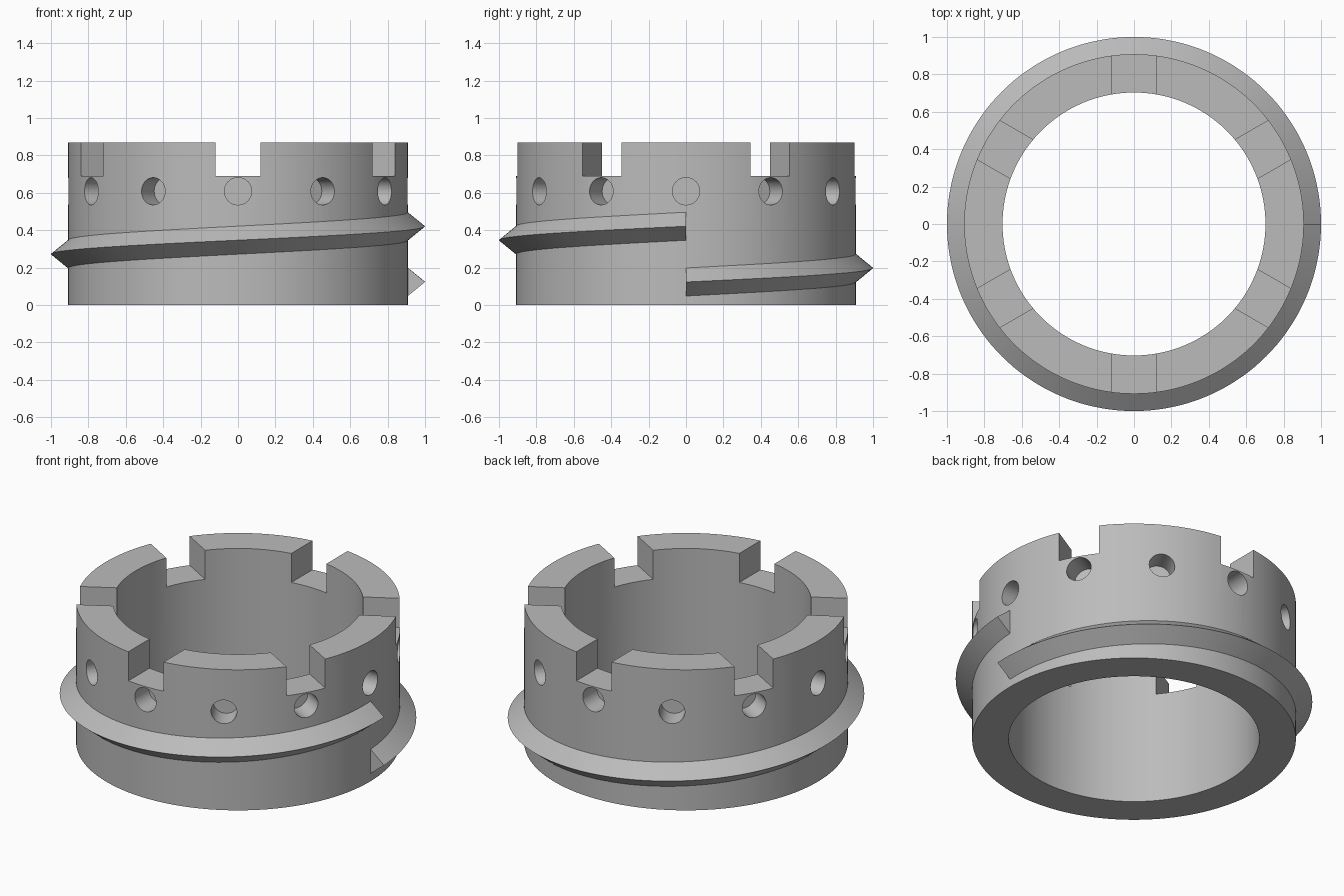
import bpy, bmesh
from math import cos, sin, pi, radians
from mathutils import Matrix

if "Cube" in bpy.data.objects:
    bpy.data.objects.remove(bpy.data.objects["Cube"])

R_OUT, R_IN, R_TIP, HEIGHT = 0.908, 0.703, 1.0, 0.87
SEGMENTS = 144

metal = bpy.data.materials.new("grey metal")
metal.use_nodes = True
grey = (0.5, 0.5, 0.5, 1)
metal.diffuse_color = grey
metal.node_tree.nodes["Principled BSDF"].inputs["Base Color"].default_value = grey


def make_object(name, bm):
    bmesh.ops.recalc_face_normals(bm, faces=bm.faces)
    mesh = bpy.data.meshes.new(name)
    bm.to_mesh(mesh)
    bm.free()
    mesh.materials.append(metal)
    obj = bpy.data.objects.new(name, mesh)
    bpy.context.collection.objects.link(obj)
    return obj


def sweep(name, profile, pitch, closed):
    """Sweep an (r, z) profile one full turn, rising by pitch."""
    bm = bmesh.new()
    rings = []
    for i in range(SEGMENTS + (not closed)):
        t = i / SEGMENTS
        a = 2 * pi * t
        rings.append([bm.verts.new((r * cos(a), r * sin(a), z + pitch * t))
                      for r, z in profile])
    pairs = list(zip(rings, rings[1:]))
    if closed:
        pairs.append((rings[-1], rings[0]))
    n = len(profile)
    for a, b in pairs:
        for k in range(n):
            j = (k + 1) % n
            bm.faces.new((a[k], b[k], b[j], a[j]))
    if not closed:
        bm.faces.new(rings[0])
        bm.faces.new(rings[-1])
    return make_object(name, bm)


# Ring body
body = sweep("ring_body", [(R_IN, 0), (R_OUT, 0), (R_OUT, HEIGHT), (R_IN, HEIGHT)], 0, True)

# Cutters: six top notches and twelve blind radial holes
cut = bmesh.new()
for i in range(6):
    place = (Matrix.Rotation(radians(30 + 60 * i), 4, 'Z')
             @ Matrix.Translation((0.8, 0, 0.84))
             @ Matrix.Diagonal((0.5, 0.24, 0.3, 1)))
    bmesh.ops.create_cube(cut, size=1, matrix=place)
for i in range(12):
    place = (Matrix.Rotation(radians(30 * i), 4, 'Z')
             @ Matrix.Translation((0.87, 0, 0.608))
             @ Matrix.Rotation(pi / 2, 4, 'Y'))
    bmesh.ops.create_cone(cut, cap_ends=True, segments=32, radius1=0.073,
                          radius2=0.073, depth=0.2, matrix=place)
cutter = make_object("notch_and_hole_cutter", cut)
cutter.hide_render = True
cutter.hide_set(True)

mod = body.modifiers.new("notches and holes", 'BOOLEAN')
mod.operation = 'DIFFERENCE'
mod.solver = 'EXACT'
mod.object = cutter
bpy.context.view_layer.objects.active = body
body.select_set(True)
bpy.ops.object.modifier_apply(modifier=mod.name)
bpy.data.objects.remove(cutter)

# Single-turn triangular thread, rooted slightly inside the body
root = R_OUT - 0.01
half = 0.075 * (R_TIP - root) / (R_TIP - R_OUT)
thread = sweep("screw_thread", [(root, 0.123 - half), (R_TIP, 0.123), (root, 0.123 + half)],
               0.298, False)

# Smooth curved walls, keep the machined edges sharp
for obj in (body, thread):
    bpy.ops.object.select_all(action='DESELECT')
    obj.select_set(True)
    bpy.context.view_layer.objects.active = obj
    bpy.ops.object.shade_smooth_by_angle(angle=radians(30))
